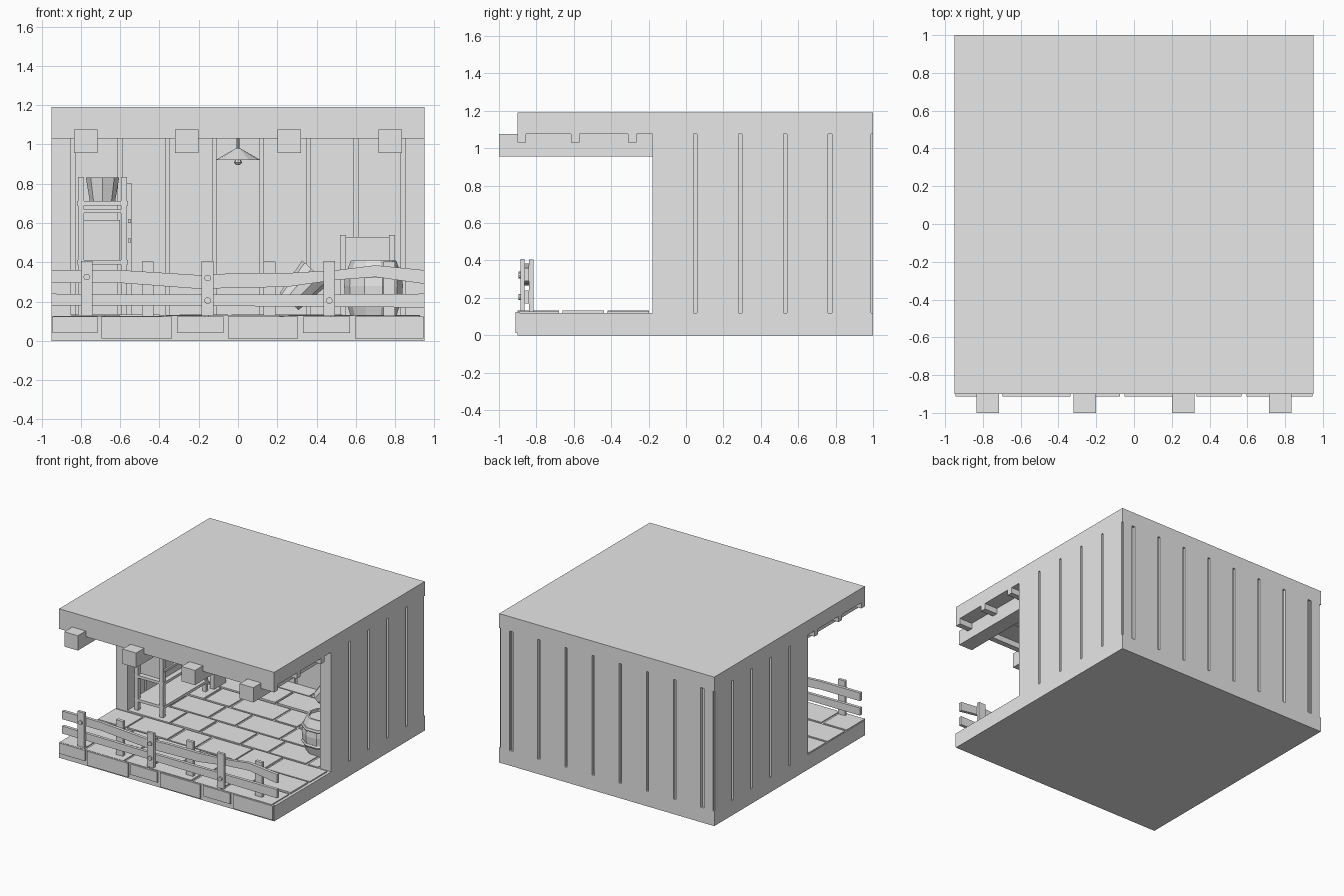
import bpy, bmesh, math, random
from mathutils import Matrix, Vector

random.seed(4)
if "Cube" in bpy.data.objects:
    bpy.data.objects.remove(bpy.data.objects["Cube"], do_unlink=True)

grey = bpy.data.materials.new("plain_grey")
grey.use_nodes = True
tone = (0.8, 0.8, 0.8, 1)
grey.diffuse_color = tone
grey.node_tree.nodes["Principled BSDF"].inputs["Base Color"].default_value = tone


def finish(bm, name):
    bmesh.ops.recalc_face_normals(bm, faces=bm.faces)
    mesh = bpy.data.meshes.new(name)
    bm.to_mesh(mesh)
    bm.free()
    mesh.materials.append(grey)
    obj = bpy.data.objects.new(name, mesh)
    bpy.context.collection.objects.link(obj)
    return obj


def add_box(bm, xs, ys, zs):
    lo, hi = Vector((xs[0], ys[0], zs[0])), Vector((xs[1], ys[1], zs[1]))
    m = Matrix.Translation((lo + hi) / 2) @ Matrix.Diagonal((*(hi - lo), 1))
    bmesh.ops.create_cube(bm, size=1, matrix=m)


def boxes(name, items):
    bm = bmesh.new()
    for item in items:
        add_box(bm, *item)
    return finish(bm, name)


def lathe(name, profile, sides, loc):
    bm = bmesh.new()
    rings = []
    for r, z in profile:
        rings.append([bm.verts.new((r * math.cos(i * math.tau / sides),
                                    r * math.sin(i * math.tau / sides), z))
                      for i in range(sides)])
    for a, b in zip(rings, rings[1:]):
        for i in range(sides):
            j = (i + 1) % sides
            bm.faces.new((a[i], a[j], b[j], b[i]))
    bm.faces.new(rings[0])
    bm.faces.new(rings[-1])
    obj = finish(bm, name)
    obj.location = loc
    return obj


def wavy_rail(name, stations, y0, y1):
    bm = bmesh.new()
    outline = [(x, lo) for x, lo, hi in stations] + [(x, hi) for x, lo, hi in reversed(stations)]
    face = bm.faces.new([bm.verts.new((x, y0, z)) for x, z in outline])
    out = bmesh.ops.extrude_face_region(bm, geom=[face])
    moved = [v for v in out["geom"] if isinstance(v, bmesh.types.BMVert)]
    bmesh.ops.translate(bm, verts=moved, vec=(0, y1 - y0, 0))
    return finish(bm, name)


W, FRONT, BACK, FLOOR, CEIL = 0.95, -0.9, 1.0, 0.12, 1.075

# Floor and roof slabs
boxes("floor_slab", [((-W, W), (FRONT, BACK), (0, FLOOR))])
boxes("roof_slab", [((-W, W), (FRONT, BACK), (CEIL, 1.19))])

# Walls: planks with narrow grooves over a thinner core
grooves = [-0.84 + 0.24 * i for i in range(8)]
edges = [-W] + grooves + [W]
boxes("back_planks", [((a + 0.01 if a > -W else a, b - 0.01 if b < W else b), (0.9, BACK - (0.012 if abs(a) == W or b == W else 0)), (FLOOR, CEIL))
                      for a, b in zip(edges, edges[1:])])
boxes("back_core", [((-0.93, 0.93), (0.92, 0.98), (FLOOR, CEIL))])
ends = [-0.19 + 0.24 * i for i in range(5)] + [0.99]
for side, s in (("left", 1), ("right", -1)):
    xs = sorted((s * 0.85, s * W))
    boxes(side + "_planks", [(xs, (a + 0.01, b - 0.01), (FLOOR, CEIL)) for a, b in zip(ends, ends[1:])])
    boxes(side + "_core", [(sorted((s * 0.87, s * 0.93)), (-0.17, 0.98), (FLOOR, CEIL))])
boxes("back_corner_posts", [(sorted((s * 0.86, s * 0.94)), (0.9, BACK), (FLOOR, CEIL)) for s in (1, -1)])

# Ceiling battens and projecting beams
boxes("ceiling_battens", [((-W, W) if y < -0.2 else (-0.85, 0.85), (y, y + 0.045), (1.03, CEIL))
                          for y in (-0.9, -0.615, -0.31, 0, 0.3, 0.6)])
boxes("roof_beams", [((x - 0.06, x + 0.06), (-1, 0.9), (0.957, CEIL)) for x in (-0.775, -0.26, 0.26, 0.775)])

# Paving stones in offset rows
tiles = []
for row in range(8):
    y0 = FRONT + 0.24 * row
    y1 = min(y0 + 0.222, 0.9)
    limit = 0.945 if y1 < -0.17 else 0.85
    x, wide = -limit, row % 2
    while x < limit - 0.03:
        nxt = min(x + (0.36 if wide else 0.24) + random.uniform(-0.03, 0.03), limit)
        if limit - nxt < 0.1:
            nxt = limit
        tiles.append(((x, nxt - 0.018), (y0, y1), (FLOOR - 0.02, FLOOR + random.uniform(0.006, 0.014))))
        x, wide = nxt, not wide
boxes("paving_stones", tiles)

# Edge stones along the front
spans = [(-0.945, -0.715), (-0.695, -0.335), (-0.31, -0.075), (-0.05, 0.305), (0.33, 0.57), (0.595, 0.945)]
boxes("front_edge_stones", [(span, (-0.912, -0.89), (0.012 if i % 2 else 0.04, 0.125))
                            for i, span in enumerate(spans)])

# Fence
boxes("fence_front_posts", [((x - 0.03, x + 0.03), (-0.885, -0.863), (0.13, 0.407)) for x in (-0.77, -0.155, 0.465)])
boxes("fence_back_posts", [((x - 0.03, x + 0.03), (-0.84, -0.815), (FLOOR, 0.405)) for x in (-0.46, 0.16, 0.77)])
wavy_rail("fence_upper_rail", [(-0.95, 0.295, 0.36), (-0.6, 0.295, 0.36), (-0.2, 0.265, 0.335), (0, 0.27, 0.345),
                               (0.25, 0.275, 0.345), (0.5, 0.31, 0.36), (0.7, 0.325, 0.385), (0.95, 0.29, 0.36)],
          -0.864, -0.84)
wavy_rail("fence_lower_rail", [(-0.95, 0.18, 0.24), (-0.3, 0.18, 0.235), (0.2, 0.175, 0.235), (0.95, 0.17, 0.24)],
          -0.864, -0.84)
for x, z in ((-0.77, 0.325), (-0.155, 0.32), (-0.155, 0.205), (0.465, 0.205)):
    bolt = lathe("fence_bolt", [(0.017, 0), (0.017, 0.012)], 10, (x, -0.884, z))
    bolt.rotation_euler.x = math.pi / 2

# Hanging lamp
lathe("lamp_shade", [(0.115, 0), (0.112, 0.002), (0.012, 0.06), (0.012, 0.06)][:3], 12, (0, 0.1, 0.92))
lathe("lamp_rod", [(0.008, 0), (0.008, 0.1)], 8, (0, 0.1, 0.975))
lathe("lamp_bulb", [(0.008, 0), (0.02, 0.012), (0.014, 0.03)], 8, (0, 0.1, 0.895))

# Shelf rack by the right wall
y0, y1 = -0.14, 0.4
boxes("rack_posts", [((x, x + 0.03), (y, y + 0.03), (FLOOR, 0.835)) for x in (-0.815, -0.595) for y in (y0, y1)])
boxes("rack_shelves", [((-0.82, -0.56), (y0, y1 + 0.03), (z, z + 0.022)) for z in (0.2, 0.39, 0.69)])
boxes("rack_rails", [((-0.815, -0.565), (y, y + 0.015), (0.65, 0.67)) for y in (y0, y1)]
      + [((-0.56, -0.545), (y0, y1), (z, z + 0.02)) for z in (0.5, 0.6)])
boxes("rack_crate", [((-0.8, -0.6), (y0 + 0.04, 0.15), (0.412, 0.615))])
lathe("rack_pot", [(0.065, 0), (0.085, 0.12)], 8, (-0.69, 0.05, 0.712))
boxes("leaning_plank", [((-0.575, -0.54), (0.47, 0.62), (FLOOR, 0.8))])

# Barrel with hoops
lathe("barrel", [(0.115, 0), (0.145, 0.1), (0.15, 0.16), (0.145, 0.21), (0.115, 0.29), (0.1, 0.29), (0.1, 0.27)],
      10, (0.69, 0.08, FLOOR))
for z in (0.075, 0.2):
    lathe("barrel_hoop", [(0.148, 0), (0.154, 0.012), (0.148, 0.025)], 10, (0.69, 0.08, FLOOR + z))

# Tall crate with corner battens
boxes("tall_crate", [((0.53, 0.79), (0.56, 0.82), (FLOOR, 0.53))])
boxes("tall_crate_battens", [((x, x + 0.03), (y, y + 0.03), (FLOOR, 0.54))
                             for x in (0.52, 0.77) for y in (0.55, 0.8)])

# Tipped bucket
bucket = lathe("tipped_bucket", [(0.065, 0), (0.09, 0.2), (0.078, 0.2), (0.06, 0.02)], 10, (0.26, 0.68, 0.2))
bucket.rotation_euler = (0, math.radians(42), 0)
